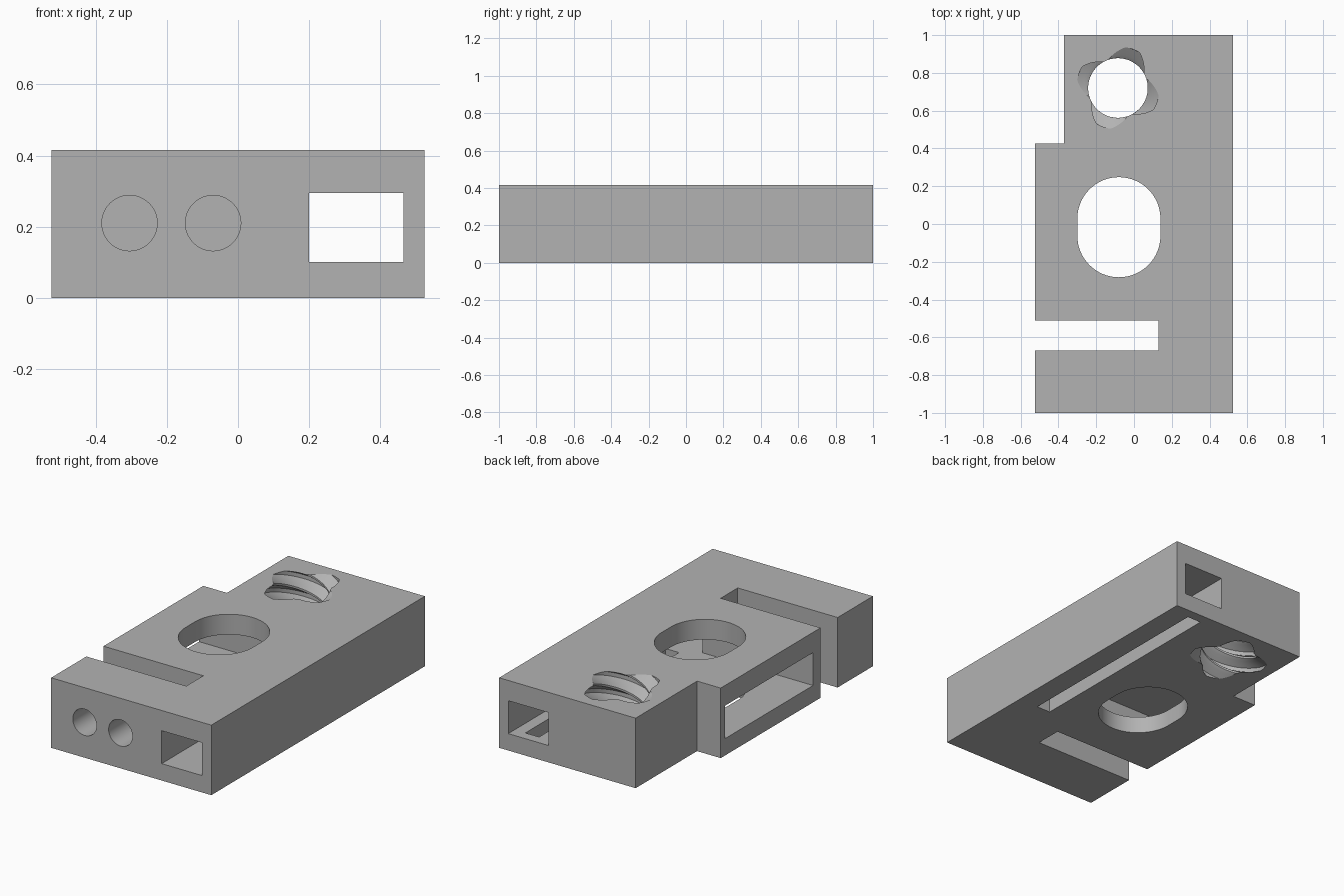
import bpy, bmesh
from math import pi, sin, cos, radians, degrees

if "Cube" in bpy.data.objects:
    bpy.data.objects.remove(bpy.data.objects["Cube"], do_unlink=True)

HEIGHT = 0.415
FLOOR, CEILING = 0.10, 0.295   # inner cavity levels

grey = bpy.data.materials.new("plain_grey")
grey.use_nodes = True
grey.diffuse_color = (0.45, 0.45, 0.45, 1)
grey.node_tree.nodes["Principled BSDF"].inputs["Base Color"].default_value = grey.diffuse_color


def loft(name, rings):
    """Solid through a stack of matching rings, capped at both ends."""
    bm = bmesh.new()
    loops = [[bm.verts.new(p) for p in ring] for ring in rings]
    count = len(loops[0])
    for low, high in zip(loops, loops[1:]):
        for i in range(count):
            j = (i + 1) % count
            bm.faces.new((low[i], low[j], high[j], high[i]))
    bm.faces.new(loops[0][::-1])
    bm.faces.new(loops[-1])
    # twisted quads are split so that every face is flat
    bmesh.ops.triangulate(bm, faces=[f for f in bm.faces if len(f.verts) == 4 and len(rings) > 2])
    bmesh.ops.recalc_face_normals(bm, faces=bm.faces)
    mesh = bpy.data.meshes.new(name)
    bm.to_mesh(mesh)
    bm.free()
    mesh.materials.append(grey)
    obj = bpy.data.objects.new(name, mesh)
    bpy.context.collection.objects.link(obj)
    return obj


def prism(name, outline, z0, z1):
    return loft(name, [[(x, y, z) for x, y in outline] for z in (z0, z1)])


# Block with the corner notch and the side slot in its outline
body = prism("block", [
    (-0.525, -1), (0.525, -1), (0.525, 1), (-0.37, 1), (-0.37, 0.425), (-0.525, 0.425),
    (-0.525, -0.51), (0.13, -0.51), (0.13, -0.67), (-0.525, -0.67)], 0, HEIGHT)

# Lengthwise channel joined to the side window cavity
cutters = [prism("channel_cutter", [
    (0.20, -1.1), (0.465, -1.1), (0.465, 1.1), (0.20, 1.1),
    (0.20, 0.385), (-0.6, 0.385), (-0.6, -0.44), (0.20, -0.44)], FLOOR, CEILING)]

# Narrow slit in the underside, opening into the channel
cutters.append(prism("slit_cutter", [
    (0.305, -0.37), (0.395, -0.37), (0.395, 0.94), (0.305, 0.94)], -0.1, 0.2))

# Oblong vertical hole
oblong = []
for i in range(66):
    a = pi * (i if i < 33 else i - 1) / 32
    shift = 0.045 if i < 33 else -0.045
    oblong.append((-0.08 + 0.22 * cos(a), -0.017 + shift + 0.22 * sin(a)))
cutters.append(prism("oblong_cutter", oblong, -0.1, HEIGHT + 0.1))


# Threaded hole with four helical grooves
def thread_radius(angle):
    off = abs((degrees(angle) + 45) % 90 - 45)
    depth = min(1, max(0, (39 - off) / 29))
    return 0.158 + 0.062 * depth


LEAD, STEPS, SIDES = 0.42, 60, 72
rings = []
for k in range(STEPS + 1):
    z = -0.04 + (HEIGHT + 0.08) * k / STEPS
    twist = radians(69) + 2 * pi * (z - HEIGHT) / LEAD
    ring = []
    for i in range(SIDES):
        a = 2 * pi * i / SIDES
        r = thread_radius(a)
        ring.append((-0.085 + r * cos(a + twist), 0.72 + r * sin(a + twist), z))
    rings.append(ring)
cutters.append(loft("thread_cutter", rings))

# Two round holes from the front into the slot
for x in (-0.305, -0.07):
    ends = [[(x + 0.078 * cos(2 * pi * i / 48), y, 0.21 + 0.078 * sin(2 * pi * i / 48))
             for i in range(48)] for y in (-1.1, -0.6)]
    cutters.append(loft("drill_cutter", ends))

# Cut everything out and discard the cutters
bpy.ops.object.select_all(action='DESELECT')
bpy.context.view_layer.objects.active = body
body.select_set(True)
for cutter in cutters:
    cutter.hide_render = True
    cut = body.modifiers.new("cut", 'BOOLEAN')
    cut.operation = 'DIFFERENCE'
    cut.solver = 'EXACT'
    cut.object = cutter
    bpy.ops.object.modifier_apply(modifier=cut.name)
    bpy.data.objects.remove(cutter, do_unlink=True)

bpy.ops.object.shade_smooth_by_angle(angle=radians(25))
